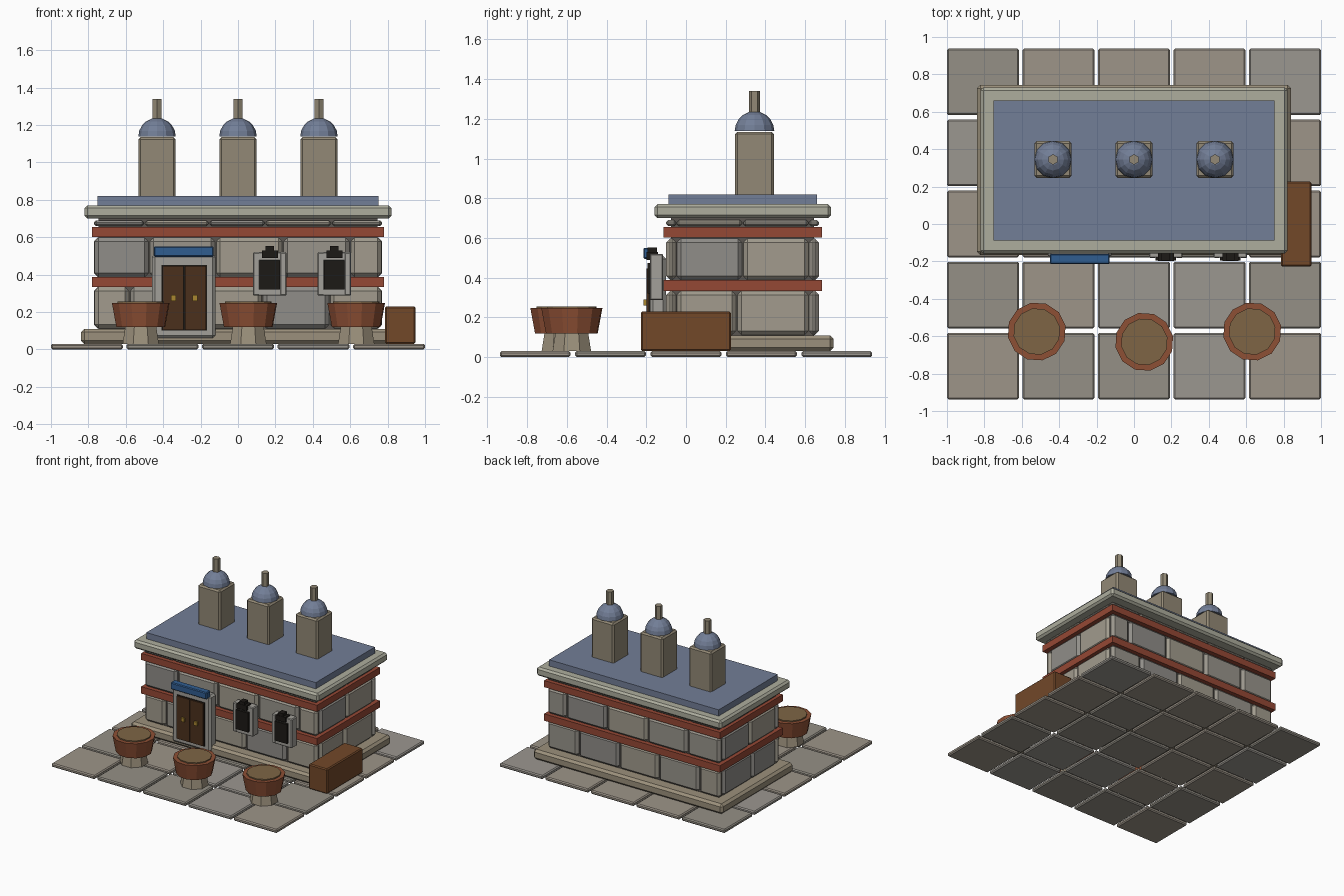
import bpy, bmesh, math, random

if "Cube" in bpy.data.objects:
    bpy.data.objects.remove(bpy.data.objects["Cube"])

random.seed(4)


def material(name, r, g, b):
    m = bpy.data.materials.new(name)
    m.diffuse_color = (r, g, b, 1)
    m.use_nodes = True
    m.node_tree.nodes["Principled BSDF"].inputs["Base Color"].default_value = m.diffuse_color
    return m


PAVING = [material("paving_%d" % i, *c) for i, c in enumerate(
    [(.34, .30, .25), (.30, .28, .24), (.33, .31, .28)])]
STONE = [material("stone_%d" % i, *c) for i, c in enumerate(
    [(.32, .30, .26), (.36, .33, .27), (.28, .27, .25)])]
DARK = material("mortar", .10, .09, .08)
BASE = material("base_stone", .33, .28, .20)
TRIM = material("pale_trim", .42, .42, .34)
BRICK = material("red_band", .30, .065, .035)
SLATE = material("slate", .17, .21, .31)
TOWER = material("tower_stone", .29, .25, .18)
BLUE = material("blue_cloth", .03, .11, .28)
DOOR = material("door_wood", .07, .03, .012)
FRAME = material("frame_stone", .36, .35, .32)
BLACK = material("black_iron", .012, .010, .008)
BRASS = material("brass", .40, .24, .03)
TUB = material("tub_wood", .27, .08, .035)
TAN = material("tub_top", .21, .13, .06)
CRATE = material("crate_wood", .17, .065, .022)


def finish(name, bm, mat):
    me = bpy.data.meshes.new(name)
    bmesh.ops.recalc_face_normals(bm, faces=bm.faces)
    bm.to_mesh(me)
    bm.free()
    me.materials.append(mat)
    ob = bpy.data.objects.new(name, me)
    bpy.context.collection.objects.link(ob)
    return ob


def box(name, x, y, z, mat, bevel=0.0):
    """Box from (min, max) pairs with an optional chamfer."""
    bm = bmesh.new()
    bmesh.ops.create_cube(bm, size=1)
    for v in bm.verts:
        v.co = [(a + b) / 2 + c * (b - a) for (a, b), c in zip((x, y, z), v.co)]
    if bevel:
        bmesh.ops.bevel(bm, geom=bm.edges[:], offset=bevel, segments=1,
                        affect='EDGES', profile=0.5)
    return finish(name, bm, mat)


def lathe(name, centre, profile, sides, mat, turn=0.0):
    """Faceted solid of revolution from (radius, z) points, capped."""
    bm = bmesh.new()
    rings = []
    for r, z in profile:
        rings.append([bm.verts.new((
            centre[0] + r * math.cos(turn + math.tau * i / sides),
            centre[1] + r * math.sin(turn + math.tau * i / sides), z))
            for i in range(sides)])
    for lo, hi in zip(rings, rings[1:]):
        for i in range(sides):
            j = (i + 1) % sides
            bm.faces.new((lo[i], lo[j], hi[j], hi[i]))
    bm.faces.new(rings[0][::-1])
    bm.faces.new(rings[-1])
    return finish(name, bm, mat)


# Paving grid
for i in range(5):
    for j in range(5):
        cx, cy = (i - 2) * 0.404, (j - 2) * 0.380
        box("paving_slab", (cx - .192, cx + .192), (cy - .178, cy + .178),
            (0, .03), random.choice(PAVING), .008)

# Plinth and wall core
box("plinth", (-.84, .84), (-.165, .743), (.03, .11), BASE, .018)
box("wall_core", (-.745, .745), (-.075, .645), (.10, .71), DARK)

# Block courses: z range, joints along the long walls, joint on the end walls
W, Y0, Y1, T, G = .77, -.10, .67, .05, .004
COURSES = [((.112, .333), (-.58, -.22, .13, .49), .255),
           ((.388, .597), (-.475, -.12, .24, .60), .285),
           ((.660, .690), (-.50, -.155, .145, .50), .285)]
for z, joints, end_joint in COURSES:
    bev = min(.02, (z[1] - z[0]) * .35)
    xs = [-W, *joints, W]
    for a, b in zip(xs, xs[1:]):
        for y in ((Y0, Y0 + T), (Y1 - T, Y1)):
            box("wall_block", (a + G, b - G), y, z, random.choice(STONE), bev)
    ys = [Y0 + T, end_joint, Y1 - T]
    for a, b in zip(ys, ys[1:]):
        for x in ((-W, -W + T), (W - T, W)):
            box("end_wall_block", x, (a + G, b - G), z, random.choice(STONE), bev)

# Red bands, cornice and roof
for z in ((.333, .388), (.602, .655)):
    box("red_band", (-.78, .78), (-.113, .684), z, BRICK)
box("cornice", (-.82, .82), (-.158, .73), (.70, .77), TRIM, .015)
box("roof_slab", (-.752, .752), (-.088, .66), (.76, .82), SLATE)

# Three domed chimneys
for x in (-.433, 0, .433):
    box("chimney", (x - .1, x + .1), (.247, .443), (.80, 1.135), TOWER, .012)
    dome = [(.1 * math.cos(a), 1.138 + .1 * math.sin(a))
            for a in [math.radians(d) for d in (0, 18, 36, 54, 72, 85)]]
    lathe("dome", (x, .345), dome, 12, SLATE)
    lathe("finial", (x, .345), [(.028, 1.22), (.028, 1.34)], 6, TOWER, math.pi / 2)

# Doorway: jambs, lintel, sill, two leaves, knobs, awning
FY = (-.182, -.10)
box("door_surround", (-.46, -.12), FY, (.06, .51), FRAME, .015)
box("door_recess", (-.41, -.165), (-.19, -.15), (.10, .45), BLACK)
for s in (-1, 1):
    cx = -.2875 + s * .06
    box("door_leaf", (cx - .057, cx + .057), (-.199, -.15), (.105, .447), DOOR)
    kx = -.2875 + s * .057
    box("door_handle", (kx - .014, kx + .014), (-.213, -.195), (.26, .29), BRASS)
box("awning", (-.45, -.13), (-.215, -.16), (.495, .55), BLUE, .006)

# Two framed lantern openings
for x in (.17, .515):
    for s in (-1, 1):
        a, b = sorted((x + s * .09, x + s * .053))
        box("lantern_frame_side", (a, b), (-.182, -.115), (.287, .52), FRAME, .006)
    for z in ((.287, .325), (.475, .52)):
        box("lantern_frame_rail", (x - .085, x + .085), (-.18, -.115), z, FRAME, .004)
    box("lantern_back", (x - .06, x + .06), (-.165, -.118), (.30, .49), DARK)
    box("lantern_panel", (x - .055, x + .055), (-.195, -.15), (.32, .475), BLACK)
    box("lantern_cap", (x - .043, x + .043), (-.198, -.14), (.49, .53), BLACK)
    box("lantern_cap_top", (x - .022, x + .022), (-.195, -.145), (.525, .553), BLACK)

# Three tub planters on faceted pedestals
for x, y in ((-.52, -.575), (.055, -.63), (.632, -.575)):
    lathe("tub_pedestal", (x, y), [(.105, .03), (.088, .13)], 8, BASE, math.pi / 8)
    lathe("tub", (x, y), [(.133, .12), (.157, .247)], 12, TUB, .2)
    lathe("tub_top", (x, y), [(.126, .23), (.126, .256)], 12, TAN, .2)

# Crate by the end wall
box("crate", (.785, .95), (-.227, .226), (.03, .23), CRATE, .008)
